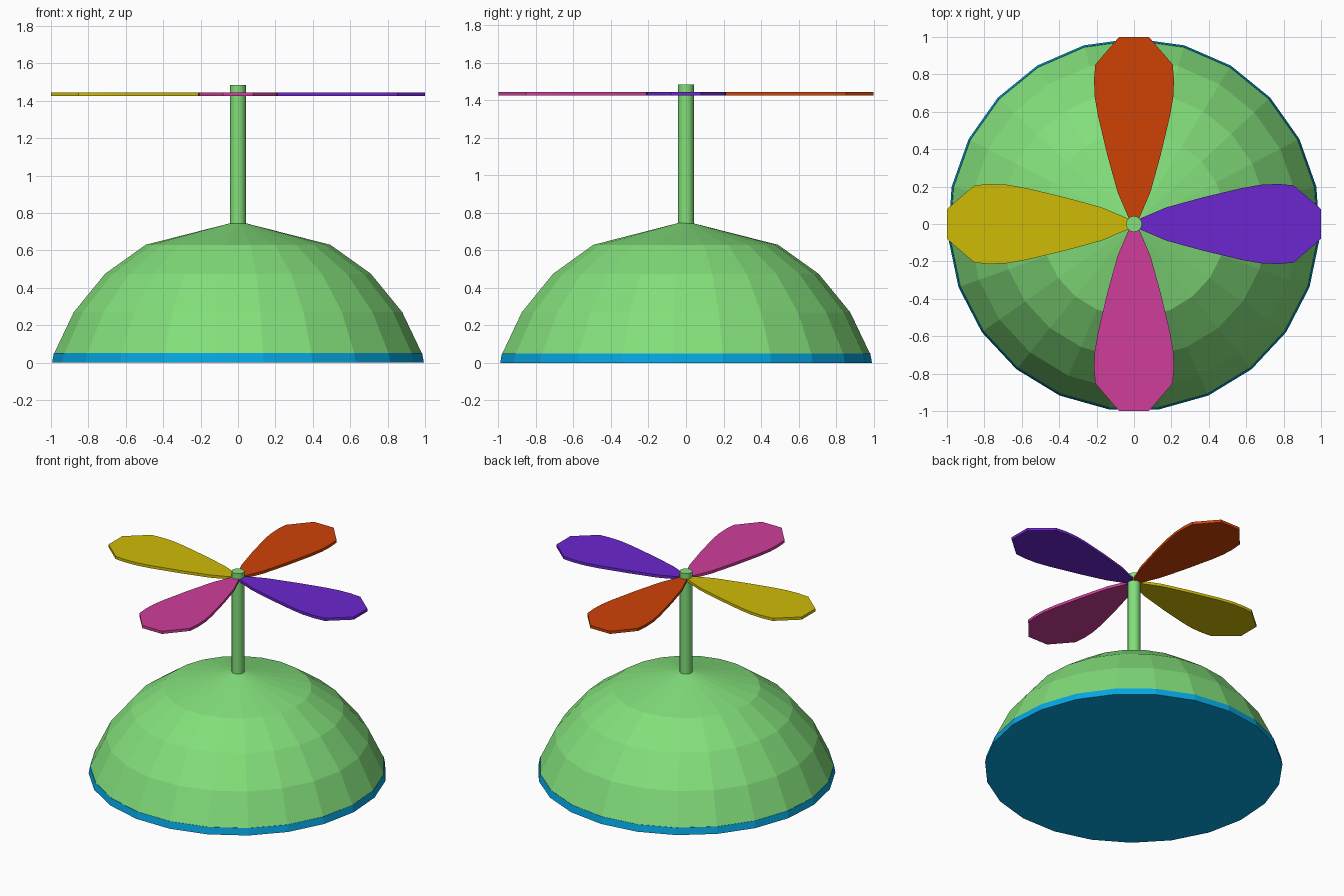
import bpy, bmesh, math
from mathutils import Matrix

if "Cube" in bpy.data.objects:
    bpy.data.objects.remove(bpy.data.objects["Cube"])

SIDES = 23


def colour(name, r, g, b):
    # 8-bit screen colour to linear
    m = bpy.data.materials.new(name)
    m.diffuse_color = (*[(c / 255) ** 2.2 for c in (r, g, b)], 1)
    m.use_nodes = True
    m.node_tree.nodes["Principled BSDF"].inputs["Base Color"].default_value = m.diffuse_color
    return m


def add_object(name, bm, mat):
    bmesh.ops.recalc_face_normals(bm, faces=bm.faces)
    me = bpy.data.meshes.new(name)
    bm.to_mesh(me)
    bm.free()
    me.materials.append(mat)
    ob = bpy.data.objects.new(name, me)
    bpy.context.collection.objects.link(ob)
    return ob


def lathe(name, profile, sides, mat, y0=0.0):
    # stacked rings of (radius, z), closed at both ends
    bm = bmesh.new()
    rings = []
    for r, z in profile:
        angles = [math.pi / 2 + math.tau * i / sides for i in range(sides)]
        rings.append([bm.verts.new((r * math.cos(a), r * math.sin(a) + y0, z))
                      for a in angles])
    for lo, hi in zip(rings, rings[1:]):
        for i in range(sides):
            j = (i + 1) % sides
            bm.faces.new((lo[i], lo[j], hi[j], hi[i]))
    bm.faces.new(rings[0])
    bm.faces.new(rings[-1])
    return add_object(name, bm, mat)


def blade(name, angle, mat):
    # half outline (distance out, half width), mirrored and thickened
    half = [(0, 0.015), (0.17, 0.088), (0.37, 0.143), (0.58, 0.193),
            (0.68, 0.21), (0.77, 0.214), (0.853, 0.207), (1.0, 0.08)]
    outline = half + [(x, -y) for x, y in reversed(half)]
    bm = bmesh.new()
    face = bm.faces.new([bm.verts.new((x, y, 1.425)) for x, y in outline])
    new = bmesh.ops.extrude_face_region(bm, geom=[face])["geom"]
    top = [v for v in new if isinstance(v, bmesh.types.BMVert)]
    bmesh.ops.translate(bm, verts=top, vec=(0, 0, 0.02))
    bmesh.ops.transform(bm, matrix=Matrix.Rotation(angle, 4, 'Z'), verts=bm.verts)
    add_object(name, bm, mat)


green = colour("green", 130, 222, 122)
blue = colour("blue", 14, 165, 225)

# Brim band with closed underside
lathe("cap_band", [(0.996, 0), (0.987, 0.05)], SIDES, blue, -0.004)

# Faceted dome
lathe("cap_dome", [(0.985, 0.05), (0.88, 0.27), (0.712, 0.475), (0.495, 0.63), (0.042, 0.745)],
      SIDES, green, -0.004)

# Propeller post
post = lathe("propeller_post", [(0.042, 0.735), (0.042, 1.485)], 24, green)
bpy.context.view_layer.objects.active = post
post.select_set(True)
bpy.ops.object.shade_smooth_by_angle()

# Four blades
for i, (name, rgb) in enumerate([("purple", (108, 42, 205)), ("orange", (205, 68, 15)),
                                 ("yellow", (205, 186, 15)), ("pink", (205, 64, 152))]):
    blade(name + "_blade", i * math.pi / 2, colour(name, *rgb))
